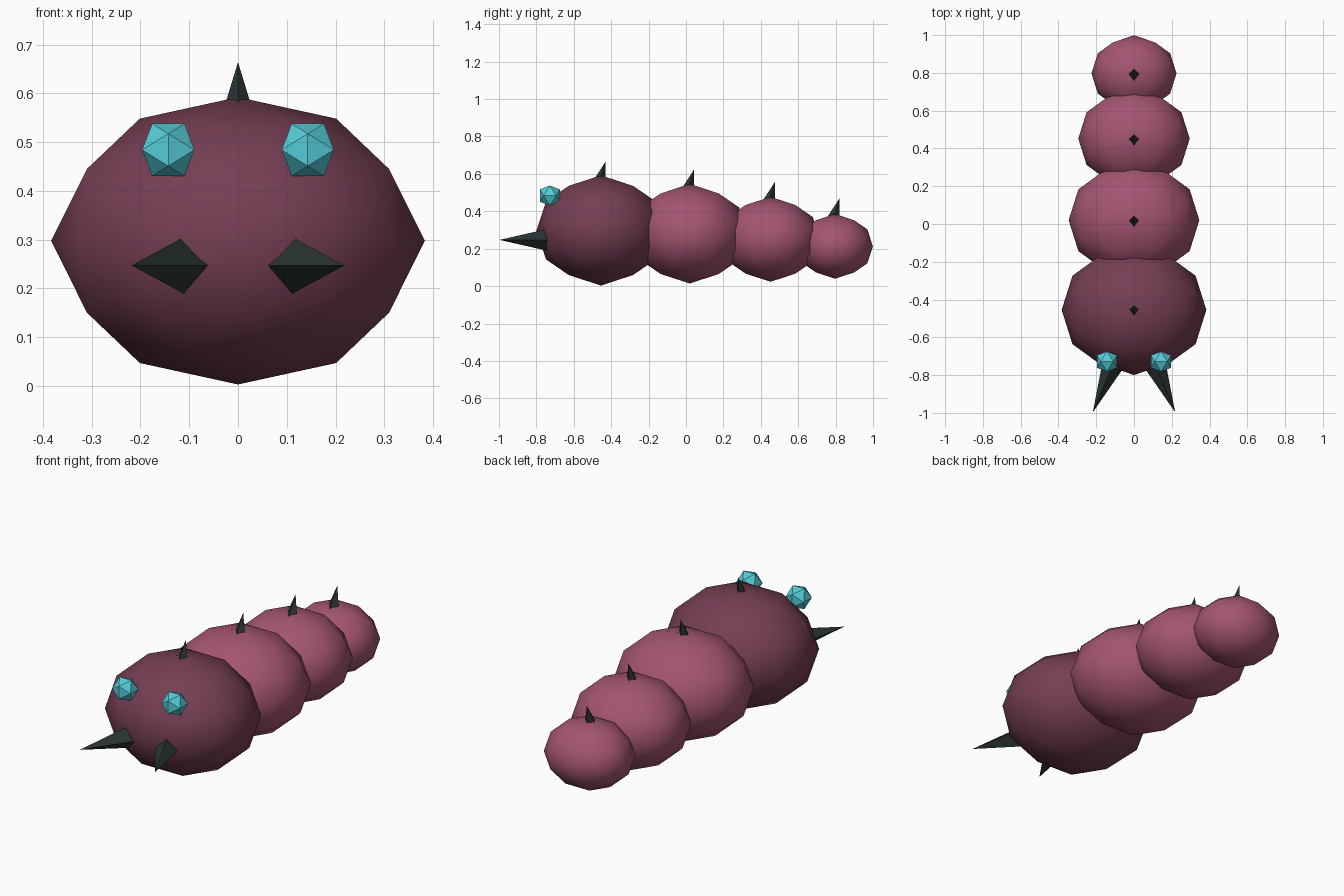
import bpy
import bmesh
from math import sqrt
from mathutils import Vector

cube = bpy.data.objects.get("Cube")
if cube:
    bpy.data.objects.remove(cube, do_unlink=True)


def material(name, rgb):
    mat = bpy.data.materials.new(name)
    mat.use_nodes = True
    mat.diffuse_color = (*rgb, 1)
    mat.node_tree.nodes["Principled BSDF"].inputs["Base Color"].default_value = (*rgb, 1)
    return mat


HEAD = material("dark plum", (0.178, 0.048, 0.088))
BODY = material("rose", (0.371, 0.089, 0.168))
EYE = material("turquoise", (0.091, 0.604, 0.687))
HORN = material("charcoal", (0.023, 0.034, 0.034))


def finish(name, bm, mat, location, smooth=False):
    bmesh.ops.recalc_face_normals(bm, faces=bm.faces)
    for face in bm.faces:
        face.smooth = smooth
    mesh = bpy.data.meshes.new(name)
    bm.to_mesh(mesh)
    bm.free()
    mesh.materials.append(mat)
    obj = bpy.data.objects.new(name, mesh)
    obj.location = location
    bpy.context.collection.objects.link(obj)
    return obj


def ball(name, location, radii, mat, refined):
    """Icosahedron with its two-fold axes on x, y and z, optionally subdivided once."""
    bm = bmesh.new()
    t = (1 + sqrt(5)) / 2
    for a in (-1, 1):
        for b in (-t, t):
            for co in ((a, 0, b), (0, b, a), (b, a, 0)):
                bm.verts.new(co)
    bmesh.ops.convex_hull(bm, input=bm.verts)
    if refined:
        bmesh.ops.subdivide_edges(bm, edges=bm.edges, cuts=1, use_grid_fill=True)
    for v in bm.verts:
        v.co = v.co.normalized() * Vector(radii)
    return finish(name, bm, mat, location, refined)


def spike(name, tip, direction, length, radius):
    """Four-sided cone whose point lies at tip."""
    bm = bmesh.new()
    bmesh.ops.create_cone(bm, cap_ends=True, segments=4, radius1=radius, radius2=0, depth=length)
    bmesh.ops.remove_doubles(bm, verts=bm.verts, dist=0.0001)
    axis = Vector(direction).normalized()
    turn = Vector((0, 0, 1)).rotation_difference(axis).to_matrix()
    # keep one corner pair upright or sideways
    if abs(axis.z) < 0.5:
        side = axis.cross(Vector((0, 0, 1))).normalized()
        up = side.cross(axis)
        turn.col[0], turn.col[1], turn.col[2] = side, up, axis
    bmesh.ops.rotate(bm, verts=bm.verts, matrix=turn)
    return finish(name, bm, HORN, Vector(tip) - axis * length / 2)


# Body: y centre, z centre, half width, spike tip height
segments = [
    ("head", -0.455, 0.2975, 0.383, 0.664),
    ("front_segment", 0.02, 0.28, 0.346, 0.625),
    ("middle_segment", 0.452, 0.25, 0.295, 0.558),
    ("tail_segment", 0.797, 0.2125, 0.225, 0.47),
]
for name, y, z, r, tip in segments:
    ball(name, (0, y, z), (r, r * 0.9, r * 0.769), HEAD if name == "head" else BODY, True)
    spike(name + "_spike", (0, y + 0.024, tip), (0, 0.3, 1), 0.12, 0.035)

# Eyes and mandibles
for side, s in (("left", 1), ("right", -1)):
    ball(side + "_eye", (s * 0.143, -0.728, 0.484), (0.063,) * 3, EYE, False)
    spike(side + "_mandible", (s * 0.218, -0.997, 0.247), (s * 0.42, -1, 0), 0.3, 0.063)
